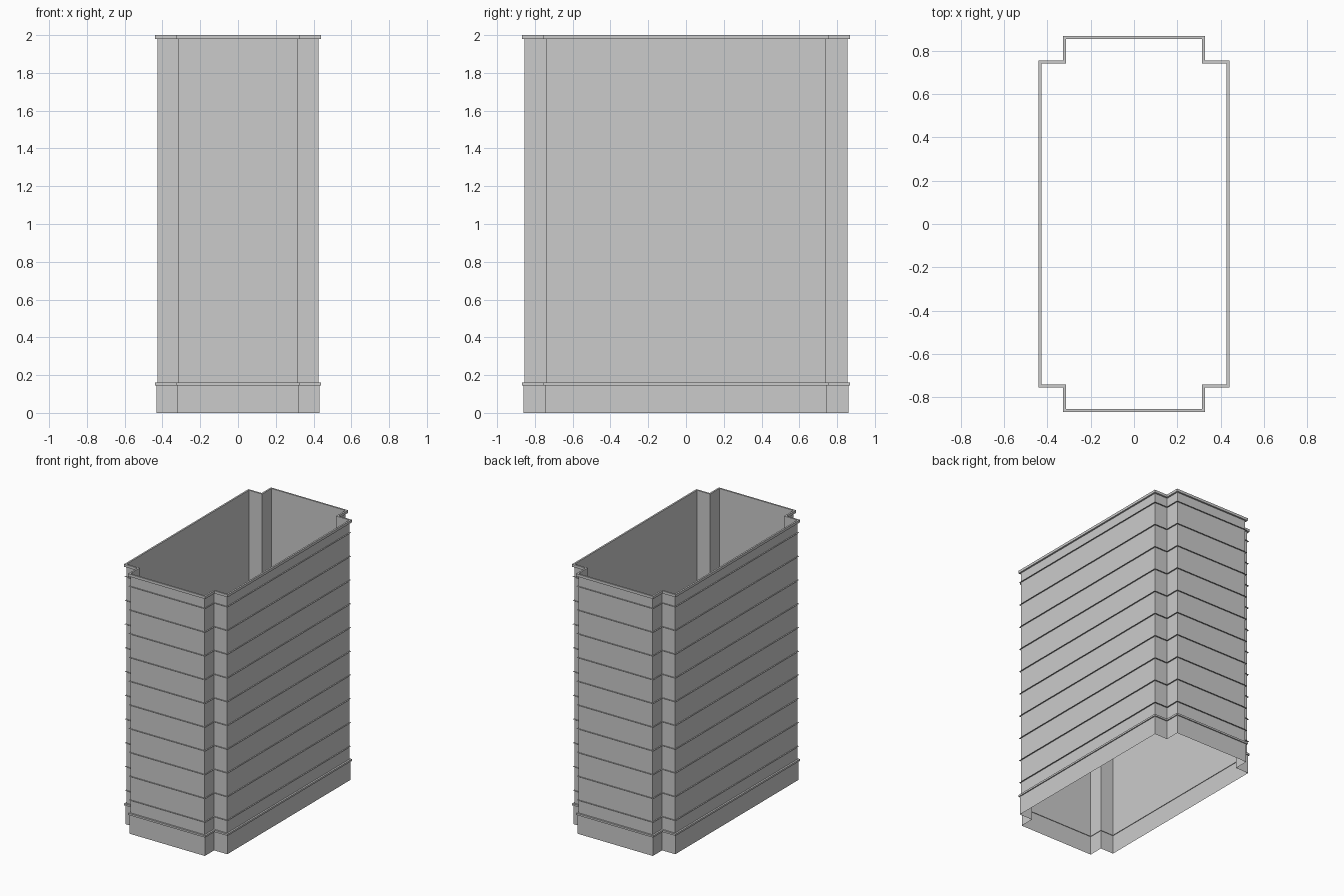
import bpy, bmesh

if "Cube" in bpy.data.objects:
    bpy.data.objects.remove(bpy.data.objects["Cube"])

WX, WY = 0.427, 0.855      # wall half sizes
NX, NY = 0.315, 0.742      # corner notch positions


def outline(d):
    """Notched rectangle, pushed outwards by d."""
    a, b, c, e = WX + d, WY + d, NX + d, NY + d
    return [(a, -e), (a, e), (c, e), (c, b), (-c, b), (-c, e),
            (-a, e), (-a, -e), (-c, -e), (-c, -b), (c, -b), (c, -e)]


def band(name, profile, closed=False, mat=None):
    """Sweep an (offset, height) profile around the outline."""
    bm = bmesh.new()
    rings = [[bm.verts.new((x, y, z)) for x, y in outline(d)] for d, z in profile]
    pairs = list(zip(rings, rings[1:]))
    if closed:
        pairs.append((rings[-1], rings[0]))
    for lo, hi in pairs:
        for i in range(12):
            j = (i + 1) % 12
            bm.faces.new((lo[i], lo[j], hi[j], hi[i]))
    mesh = bpy.data.meshes.new(name)
    bm.to_mesh(mesh)
    bm.free()
    obj = bpy.data.objects.new(name, mesh)
    bpy.context.collection.objects.link(obj)
    if mat:
        mesh.materials.append(mat)
    return obj


def box_band(name, inner, outer, z0, z1):
    band(name, [(outer, z0), (outer, z1), (inner, z1), (inner, z0)], closed=True)


dark = bpy.data.materials.new("dark_siding")
dark.diffuse_color = (0.66, 0.66, 0.66, 1)
dark.use_nodes = True
dark.node_tree.nodes["Principled BSDF"].inputs["Base Color"].default_value = dark.diffuse_color

# Plinth with its cap moulding
band("plinth", [(0.005, 0), (0.005, 0.148)])
box_band("plinth_cap", 0.0, 0.013, 0.146, 0.160)

# Alternating siding strips with a thin lip between each pair
step = 0.1825
for k in range(10):
    lip = 0.26 + k * step
    low = 0.15 if k == 0 else lip - 0.10
    high = min(lip + step - 0.10, 1.985)
    band(f"dark_strip_{k}", [(0, low), (0, lip)], mat=dark)
    band(f"light_strip_{k}", [(0, lip), (0, high)])
    band(f"siding_lip_{k}", [(0, lip), (0.010, lip)])

# Top rim
box_band("top_rim", 0.0, 0.013, 1.98, 2.0)
